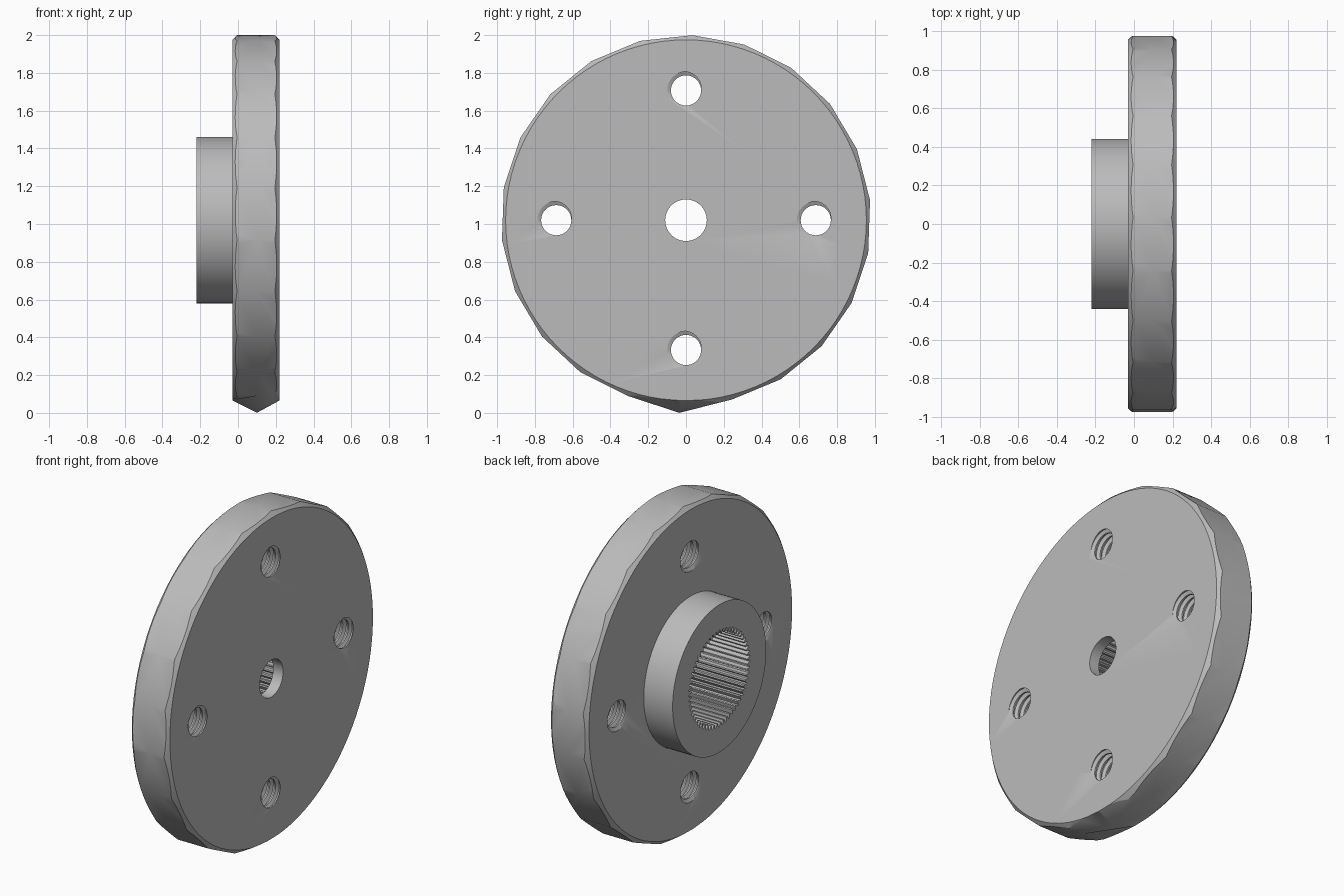
import bpy, bmesh
from math import sin, cos, pi, radians, tau

if "Cube" in bpy.data.objects:
    bpy.data.objects.remove(bpy.data.objects["Cube"])

CZ = 1.02                      # height of the axle line, which runs along x
BACK, FACE = -0.03, 0.22       # flange sides
HUB_END = -0.22

steel = bpy.data.materials.new("grey steel")
steel.use_nodes = True
steel.diffuse_color = (0.5, 0.5, 0.5, 1)
steel.node_tree.nodes["Principled BSDF"].inputs["Base Color"].default_value = (0.5, 0.5, 0.5, 1)


def finish(bm, name, helper=True):
    bmesh.ops.recalc_face_normals(bm, faces=bm.faces[:])
    mesh = bpy.data.meshes.new(name)
    bm.to_mesh(mesh)
    bm.free()
    mesh.materials.append(steel)
    ob = bpy.data.objects.new(name, mesh)
    bpy.context.collection.objects.link(ob)
    ob.hide_render = helper
    return ob


def turned(name, stations, sides, start=0.0, helper=True):
    """Solid along x; each station is (x, radius function of the side index)."""
    bm = bmesh.new()
    rings = []
    for x, radius in stations:
        ring = []
        for i in range(sides):
            a = start + tau * i / sides
            ring.append(bm.verts.new((x, radius(i) * cos(a), CZ + radius(i) * sin(a))))
        rings.append(ring)
    for low, high in zip(rings, rings[1:]):
        for i in range(sides):
            j = (i + 1) % sides
            bm.faces.new((low[i], low[j], high[j], high[i]))
    bm.faces.new(rings[0])
    bm.faces.new(rings[-1])
    return finish(bm, name, helper)


def rod(name, x0, x1, r, sides=96):
    return turned(name, [(x0, lambda i: r), (x1, lambda i: r)], sides)


def add_thread(bm, cy, cz, pitch=0.038, sides=32, turns=13):
    """Solid screw shape along x, used to cut one tapped hole."""
    radii = (0.08, 0.08, 0.1, 0.1)
    n = len(radii)
    x0 = FACE - pitch * 11.01
    rows = []
    for j in range(turns * n + 1):
        r = radii[j % n]
        rows.append([bm.verts.new((x0 + pitch * (j / n + i / sides),
                                   cy + r * cos(tau * i / sides),
                                   cz + r * sin(tau * i / sides))) for i in range(sides)])
    for r in radii[1:] + radii[:1]:      # close the last turn of the seam
        j = len(rows)
        rows.append([bm.verts.new((x0 + pitch * j / n, cy + radii[j % n], cz))])
    edges = set()
    for j in range(turns * n):
        for i in range(sides):
            wrap = i == sides - 1
            a = rows[j + n][0] if wrap else rows[j][i + 1]
            b = rows[j + n + 1][0] if wrap else rows[j + 1][i + 1]
            f = bm.faces.new((rows[j][i], rows[j + 1][i], b, a))
            edges.update(f.edges)
    # cone-shaped end caps
    border = [e for e in edges if e.is_boundary]
    middle = x0 + pitch * turns / 2
    for sign in (-1, 1):
        loop = [e for e in border if (e.verts[0].co.x - middle) * sign > 0]
        tip_x = max(v.co.x * sign for e in loop for v in e.verts) + pitch
        tip = bm.verts.new((tip_x * sign, cy, cz))
        for e in loop:
            bm.faces.new((e.verts[0], e.verts[1], tip))
    for v in [v for v in bm.verts if not v.link_faces]:
        bm.verts.remove(v)


def combine(target, other, operation):
    mod = target.modifiers.new(operation, 'BOOLEAN')
    mod.operation = operation
    mod.solver = 'EXACT'
    mod.object = other
    bpy.ops.object.select_all(action='DESELECT')
    bpy.context.view_layer.objects.active = target
    target.select_set(True)
    bpy.ops.object.modifier_apply(modifier=mod.name)
    bpy.data.objects.remove(other)


# Coarse flange rim; the lowest corner rises to a small point in mid-thickness
SIDES = 22
edge_radius = lambda i: 0.955 if i == 0 else 0.98
point_radius = lambda i: 1.02 if i == 0 else 0.98
flange = turned("flanged_hub",
                [(BACK, edge_radius), (0.1, point_radius), (FACE, edge_radius)],
                SIDES, radians(-92), helper=False)

# Round chamfer on both sides of the rim
chamfer = turned("chamfer_cutter",
                 [(BACK, lambda i: 0.955), (0.095, lambda i: 1.08), (FACE, lambda i: 0.955)], 96)
combine(flange, chamfer, 'INTERSECT')

# Hub boss
combine(flange, rod("hub_boss", HUB_END, 0.05, 0.44), 'UNION')

# Toothed bore, stopping short of the face, then the plain centre hole
TEETH = 56
tooth = lambda i: 0.287 if i % 4 < 2 else 0.264
combine(flange, turned("spline_cutter", [(-0.3, tooth), (0.155, tooth)], TEETH * 4), 'DIFFERENCE')
combine(flange, rod("centre_hole_cutter", 0.1, 0.3, 0.11, 64), 'DIFFERENCE')

# Four tapped bolt holes
bm = bmesh.new()
for k in range(4):
    add_thread(bm, 0.687 * cos(k * pi / 2), CZ + 0.687 * sin(k * pi / 2))
combine(flange, finish(bm, "thread_cutter"), 'DIFFERENCE')

bpy.ops.object.shade_smooth_by_angle(angle=radians(30))
